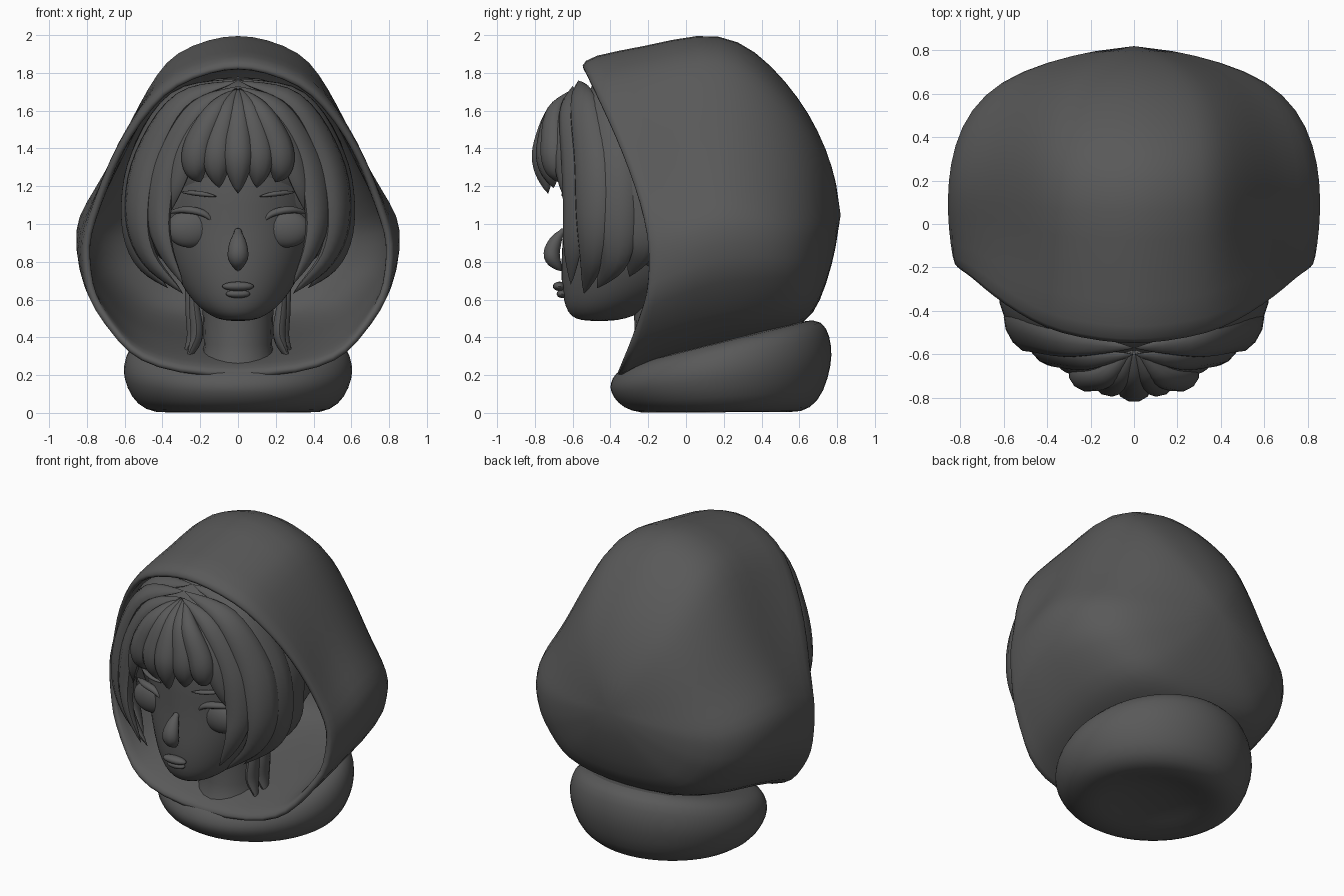
import bpy, bmesh, math
from mathutils import Vector

if "Cube" in bpy.data.objects:
    bpy.data.objects.remove(bpy.data.objects["Cube"])

grey = bpy.data.materials.new("dark grey")
grey.diffuse_color = (0.1, 0.1, 0.1, 1)
grey.use_nodes = True
grey.node_tree.nodes["Principled BSDF"].inputs["Base Color"].default_value = grey.diffuse_color


def finish(name, bm, subsurf=0, solid=0.0, angle=50):
    bmesh.ops.recalc_face_normals(bm, faces=bm.faces)
    me = bpy.data.meshes.new(name)
    bm.to_mesh(me)
    bm.free()
    me.materials.append(grey)
    ob = bpy.data.objects.new(name, me)
    bpy.context.collection.objects.link(ob)
    if solid:
        m = ob.modifiers.new("Thickness", 'SOLIDIFY')
        m.thickness, m.offset = solid, -1
    if subsurf:
        m = ob.modifiers.new("Smooth", 'SUBSURF')
        m.levels = m.render_levels = subsurf
    bpy.ops.object.select_all(action='DESELECT')
    bpy.context.view_layer.objects.active = ob
    ob.select_set(True)
    bpy.ops.object.shade_smooth_by_angle(angle=math.radians(angle))
    return ob


def loft(name, rings, start=None, end=None, **kw):
    """Skin closed rings of equal length; a given start or end point closes that side."""
    bm = bmesh.new()
    loops = [[bm.verts.new(p) for p in r] for r in rings]
    n = len(loops[0])
    for a, b in zip(loops, loops[1:]):
        for i in range(n):
            j = (i + 1) % n
            bm.faces.new((a[i], a[j], b[j], b[i]))
    for tip, ring in ((start, loops[0]), (end, loops[-1])):
        if tip is not None:
            v = bm.verts.new(tip)
            for i in range(n):
                bm.faces.new((ring[i], ring[(i + 1) % n], v))
    return finish(name, bm, **kw)


def spline(pts, steps=5):
    """Catmull-Rom through the points."""
    p = [Vector(q) for q in pts]
    p = [2 * p[0] - p[1]] + p + [2 * p[-1] - p[-2]]
    out = []
    for a, b, c, d in zip(p, p[1:], p[2:], p[3:]):
        for k in range(steps):
            t = k / steps
            out.append(0.5 * (2 * b + (c - a) * t + (2 * a - 5 * b + 4 * c - d) * t * t
                              + (3 * b - a - 3 * c + d) * t ** 3))
    return out + [p[-2]]


def lock(name, pts, width, thick, centre=(0, -0.2, 1.15), peak=0.55, sides=10, blunt=0.0):
    """Flattened strand along a path, swelling at peak and pointed at both ends."""
    path = spline(pts)
    c, rings = Vector(centre), []
    n = len(path) - 1
    for i in range(1, n):
        t = i / n
        tan = (path[i + 1] - path[i - 1]).normalized()
        out = path[i] - c
        out = (out - tan * out.dot(tan)).normalized()
        side = tan.cross(out)
        s = t / peak if t < peak else (1 - t) / (1 - peak)
        s = max(blunt, math.sin(s * math.pi / 2) ** 0.8)
        rings.append([path[i] + side * (width * s * math.cos(a)) + out * (thick * s * math.sin(a))
                      for a in (2 * math.pi * k / sides for k in range(sides))])
    return loft(name, rings, path[0], path[-1])


def ball(name, loc, size, seg=24):
    bm = bmesh.new()
    bmesh.ops.create_uvsphere(bm, u_segments=seg, v_segments=seg // 2, radius=1)
    for v in bm.verts:
        v.co = Vector([v.co[k] * size[k] + loc[k] for k in range(3)])
    return finish(name, bm)


# Hood: sections (y top, z top, y middle, half width, y bottom, z bottom, upper flare), rim to back
outline = [(0, 0), (.012, .17), (.055, .38), (.12, .49), (.22, .60), (.33, .705), (.44, .815),
           (.54, .94), (.61, 1), (.72, .975), (.78, .93), (.89, .77), (.945, .64), (.985, .4), (1, 0)]
sections = [(-.565, 1.84, -.2, .82, -.35, .17, .15), (-.515, 1.9, -.165, .84, -.3, .21, .11),
            (-.22, 1.945, -.01, .865, -.1, .27, .03), (.07, 2.02, .12, .87, .1, .32, 0),
            (.28, 1.985, .27, .86, .3, .36, 0), (.45, 1.85, .45, .81, .48, .41, 0),
            (.6, 1.67, .6, .7, .64, .47, .02), (.7, 1.5, .705, .53, .71, .58, .04),
            (.78, 1.3, .78, .28, .775, .78, .06)]


def hood_ring(yt, zt, ym, w, yb, zb, flare):
    half = []
    for u, x in outline:
        if u < .61:
            x += flare * math.sin(u / .61 * math.pi)
        if u < .65:
            y = yt + (ym - yt) * math.sin(u / .65 * math.pi / 2)
        else:
            y = ym + (yb - ym) * (1 - math.cos((u - .65) / .35 * math.pi / 2))
        half.append((x * w, y, zt + (zb - zt) * u))
    return half + [(-x, y, z) for x, y, z in half[-2:0:-1]]


loft("hood", [hood_ring(*s) for s in sections], end=(0, .825, 1.05), solid=.045, subsurf=1)

# Collar: padded ring, taller toward the back, slightly hollowed underneath
collar = []
for r, h in [(.25, .14), (.45, .08), (.64, 0), (.82, .05), (.94, .22), (1.01, .5), (1.01, .68),
             (.97, .88), (.86, 1.01), (.6, 1)]:
    ring = []
    for k in range(28):
        a = 2 * math.pi * k / 28
        y = .185 - .585 * r * math.cos(a)
        top = .33 + .25 * y
        ring.append((.605 * r * math.sin(a), y, -.005 + (top + .005) * h))
    collar.append(ring)
loft("collar", collar, start=(0, .185, .055), end=(0, .185, .36), subsurf=1)

# Head: horizontal rings (z, front y, back y, half width)
head = []
for z, f, b, w in [(.49, -.56, -.36, .08), (.51, -.61, -.28, .14), (.56, -.64, -.18, .21),
                   (.63, -.655, -.05, .27), (.73, -.665, .1, .33), (.86, -.66, .15, .38),
                   (1.0, -.65, .2, .41), (1.2, -.66, .2, .43), (1.4, -.63, .2, .42),
                   (1.55, -.56, .15, .33), (1.66, -.45, .05, .18)]:
    head.append([(w * math.sin(a), (f + b) / 2 - (b - f) / 2 * math.cos(a), z)
                 for a in (2 * math.pi * k / 28 for k in range(28))])
loft("head", head, start=(0, -.46, .485), end=(0, -.2, 1.7), subsurf=1)

# Neck
neck = [[(r * math.sin(a), -.07 - 1.1 * r * math.cos(a), z) for a in (math.pi * k / 10 for k in range(20))]
        for z, r in [(.18, .24), (.26, .2), (.36, .18), (.6, .19)]]
loft("neck", neck, start=(0, -.07, .18), end=(0, -.07, .62))

# Face features
lock("nose", [(0, -.64, .98), (0, -.69, .91), (0, -.71, .83), (0, -.66, .75)], .055, .045,
     centre=(0, -.4, .85), peak=.65, blunt=.35)
ball("upper_lip", (0, -.67, .67), (.085, .035, .025), 16)
ball("lower_lip", (0, -.655, .63), (.065, .03, .022), 16)
for s, tag in ((1, "right"), (-1, "left")):
    ball("eye_" + tag, (s * .255, -.55, .975), (.125, .06, .1))
    lock("eyelid_" + tag, [(s * .12, -.61, 1.0), (s * .18, -.61, 1.055), (s * .28, -.59, 1.075),
                           (s * .39, -.51, 1.055)], .02, .025, blunt=.3)
    lock("eyebrow_" + tag, [(s * .11, -.65, 1.145), (s * .2, -.635, 1.16), (s * .31, -.58, 1.17)],
         .014, .02, blunt=.4)

# Hair mass behind the face and over the forehead
ball("hair_cap", (0, -.1, 1.22), (.59, .5, .56), 32)
ball("hair_crown", (0, -.38, 1.38), (.44, .27, .385), 32)

# Side hair: layered crescents from the crown to pointed tips
layers = [
    ([(0, -.6, 1.7), (.15, -.655, 1.58), (.27, -.645, 1.4), (.34, -.62, 1.2), (.37, -.58, 1.05)], .08, .045),
    ([(0, -.6, 1.73), (.22, -.62, 1.61), (.37, -.59, 1.35), (.42, -.58, 1.08), (.39, -.6, .88), (.29, -.61, .68)], .09, .05),
    ([(0, -.57, 1.76), (.3, -.55, 1.65), (.48, -.5, 1.35), (.53, -.49, 1.05), (.47, -.5, .82), (.29, -.54, .63)], .11, .055),
    ([(0, -.48, 1.77), (.33, -.44, 1.66), (.51, -.39, 1.35), (.56, -.38, 1.05), (.52, -.38, .82), (.37, -.47, .66)], .125, .055),
    ([(.05, -.36, 1.76), (.38, -.3, 1.62), (.54, -.26, 1.3), (.56, -.25, 1.05), (.54, -.24, .87), (.42, -.3, .72)], .125, .05),
]
for s, tag in ((1, "right"), (-1, "left")):
    for i, (pts, w, t) in enumerate(layers):
        lock(f"side_hair_{tag}_{i + 1}", [(s * x, y, z) for x, y, z in pts], w, t, peak=.5)
    # Loose strands beside the neck
    for i, (dx, y) in enumerate(((0, -.16), (.02, -.08))):
        lock(f"neck_hair_{tag}_{i + 1}",
             [(s * (.26 + dx), y, .8), (s * (.23 + dx), y, .55), (s * (.22 + dx), y, .4),
              (s * (.27 + dx), y - .02, .28)], .06, .035, centre=(0, y, .5))

# Fringe: strands fanning out from the parting
for i in range(-2, 3):
    x, drop = i * .11, abs(i)
    lock(f"fringe_{i + 3}",
         [(x * .05, -.58, 1.72), (x * .55, -.69, 1.6), (x * .95, -.745 + .02 * drop, 1.43),
          (x * 1.03, -.755 + .03 * drop, 1.3), (x * .9, -.73 + .03 * drop, 1.16 + .03 * drop)],
         .08, .065, peak=.6)
